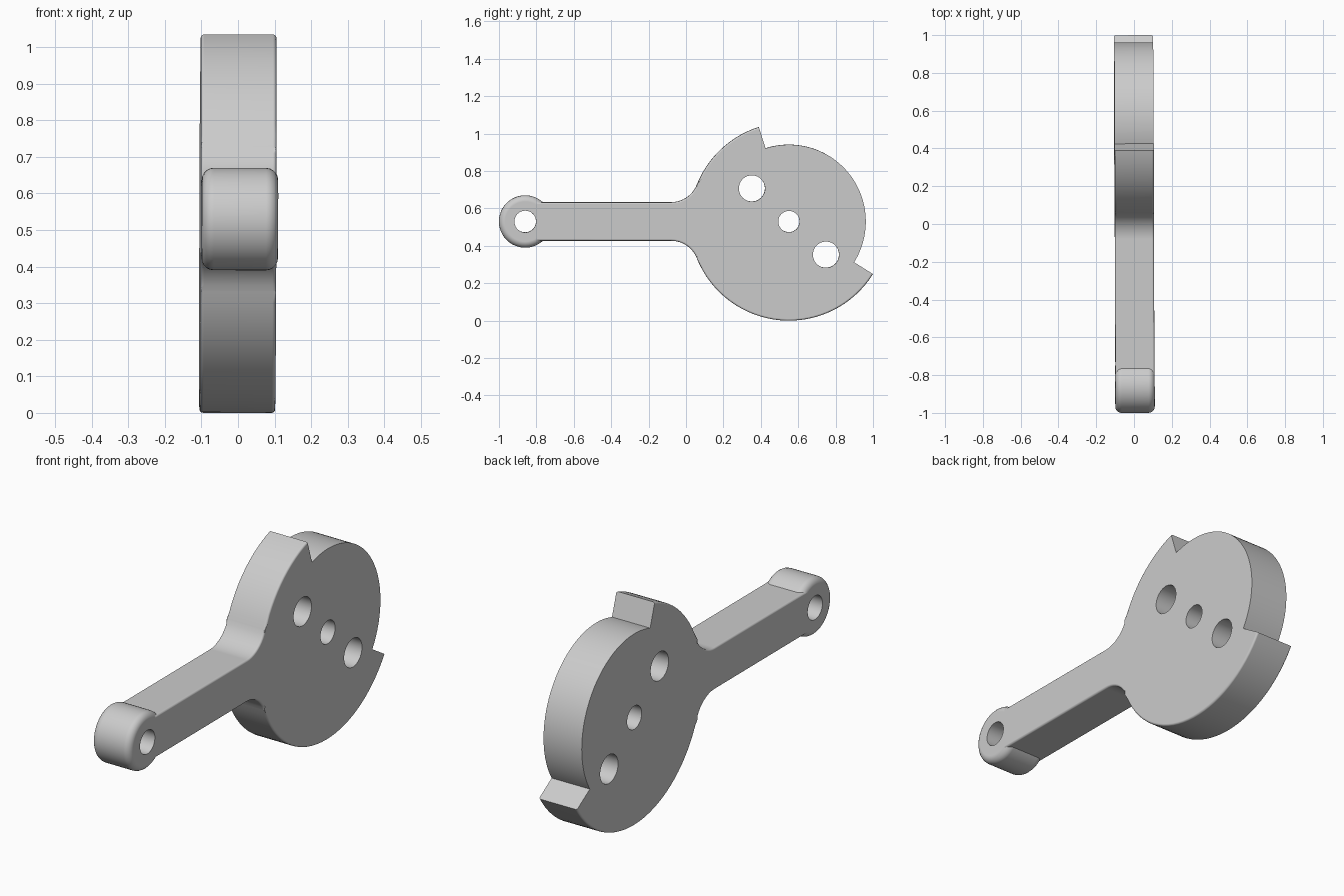
import bpy
import bmesh
from math import radians, sin, cos, hypot, atan2, pi

if "Cube" in bpy.data.objects:
    bpy.data.objects.remove(bpy.data.objects["Cube"])

AXIS = 0.53                     # height of the lever's centre line
HUB_Y, HUB_R, CAM_R = 0.55, 0.53, 0.411
EYE_Y, EYE_R = -0.86, 0.14
ARM_HALF, HALF_X, ROUND = 0.103, 0.1035, 0.033

metal = bpy.data.materials.new("light grey")
metal.use_nodes = True
grey = (0.6, 0.6, 0.6, 1)
metal.diffuse_color = grey
metal.node_tree.nodes["Principled BSDF"].inputs["Base Color"].default_value = grey


def arc(y, z, r, start, end, steps):
    """Points on an arc in the side plane, angles in radians."""
    angles = [start + (end - start) * i / steps for i in range(steps + 1)]
    return [(y + r * cos(a), z + r * sin(a)) for a in angles]


def circle(y, z, r, steps=48):
    return arc(y, z, r, 0, 2 * pi, steps)[:-1]


def plate(name, outline, half, rounding=0):
    """Extrude a side outline across x and optionally round its rim."""
    bm = bmesh.new()
    face = bm.faces.new([bm.verts.new((-half, y, z)) for y, z in outline])
    new = bmesh.ops.extrude_face_region(bm, geom=[face])["geom"]
    bmesh.ops.translate(bm, vec=(2 * half, 0, 0),
                        verts=[v for v in new if isinstance(v, bmesh.types.BMVert)])
    bmesh.ops.recalc_face_normals(bm, faces=bm.faces)
    if rounding:
        rim = [e for e in bm.edges if abs(e.verts[0].co.x - e.verts[1].co.x) < 1e-5]
        bmesh.ops.bevel(bm, geom=rim, offset=rounding, segments=5, profile=0.5,
                        affect='EDGES', clamp_overlap=True)
    mesh = bpy.data.meshes.new(name)
    bm.to_mesh(mesh)
    bm.free()
    mesh.materials.append(metal)
    obj = bpy.data.objects.new(name, mesh)
    bpy.context.collection.objects.link(obj)
    return obj


def combine(target, other, operation):
    mod = target.modifiers.new(operation.lower(), 'BOOLEAN')
    mod.operation, mod.solver, mod.object = operation, 'EXACT', other
    bpy.context.view_layer.objects.active = target
    bpy.ops.object.modifier_apply(modifier=mod.name)
    bpy.data.objects.remove(other)


# Hub and arm outline, joined by tangent fillets
reach = 0.63
fillet = (reach**2 + ARM_HALF**2 - HUB_R**2) / (2 * (HUB_R - ARM_HALF))
tangent = atan2(ARM_HALF + fillet, -reach)
lower_hub = arc(HUB_Y, 0, HUB_R, 0, tangent, 40)
upper_fillet = arc(HUB_Y - reach, ARM_HALF + fillet, fillet, tangent - pi, -pi / 2, 10)
upper = lower_hub + upper_fillet + [(EYE_Y + 0.05, ARM_HALF)]
outline = upper + [(y, -z) for y, z in reversed(upper[1:])]
lever = plate("lever", [(y, z + AXIS) for y, z in outline], HALF_X, ROUND)

# Rounded eye at the arm's end
eye = plate("eye", circle(EYE_Y, AXIS, EYE_R), HALF_X + 0.001, ROUND)
combine(lever, eye, 'UNION')

# Stepped-down sector of the hub between two stops
low, high = radians(-32), radians(107.7)
sector = arc(HUB_Y, AXIS, CAM_R, low, high, 48) + arc(HUB_Y, AXIS, 0.75, high, low, 24)
combine(lever, plate("sector_cutter", sector, 0.3), 'DIFFERENCE')

# Pin holes
for y, z, r in [(EYE_Y, AXIS, 0.058), (HUB_Y, AXIS, 0.057),
                (HUB_Y - 0.198, AXIS + 0.177, 0.07),
                (HUB_Y + 0.198, AXIS - 0.177, 0.07)]:
    combine(lever, plate("hole_cutter", circle(y, z, r, 40), 0.3), 'DIFFERENCE')

# Smooth rounds, flat side faces
bpy.ops.object.select_all(action='DESELECT')
lever.select_set(True)
bpy.context.view_layer.objects.active = lever
bpy.ops.object.shade_smooth_by_angle(angle=radians(30))
weighted = lever.modifiers.new("flat sides", 'WEIGHTED_NORMAL')
weighted.keep_sharp = True
lever.rotation_euler = (0, 0.003, 0.004)
